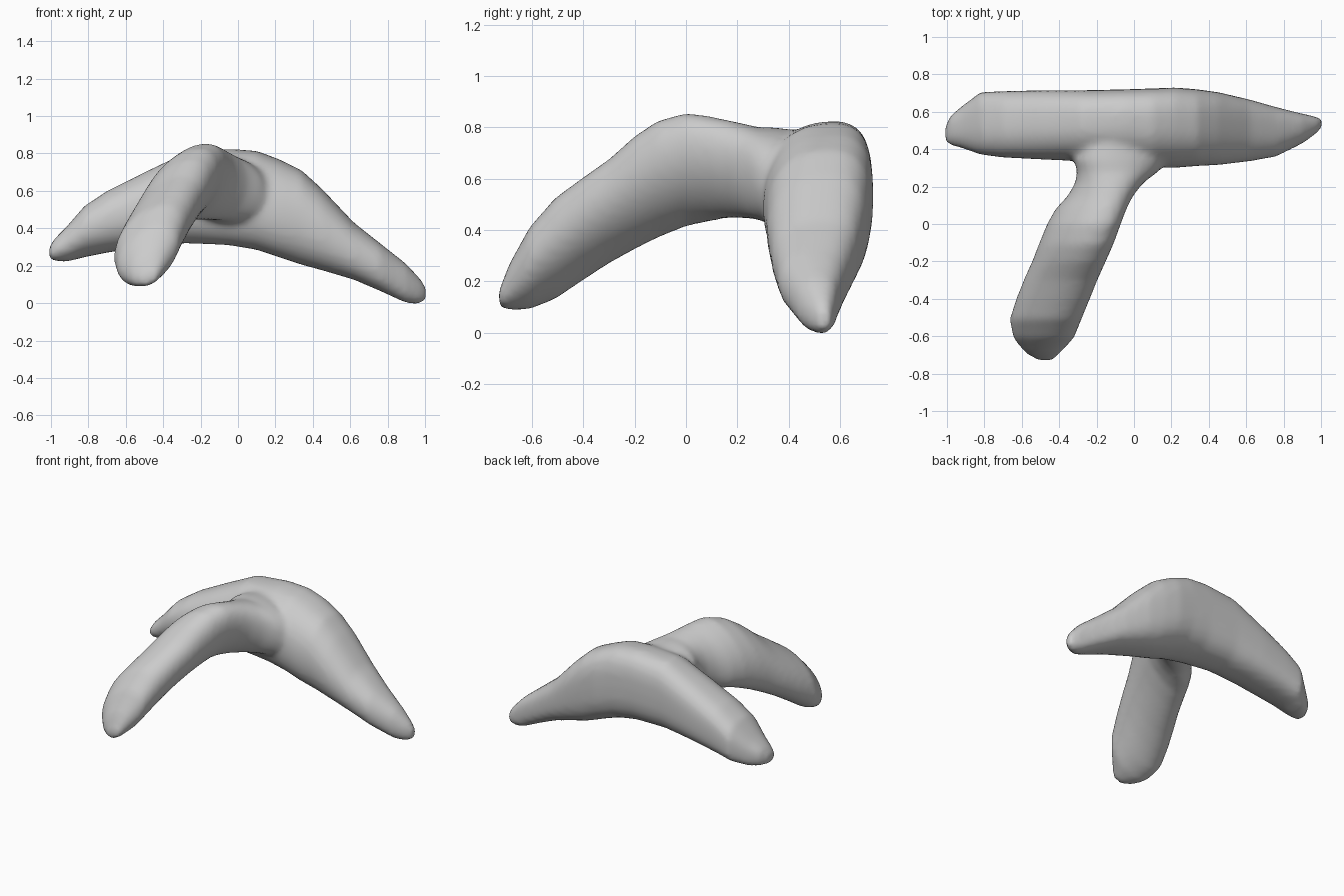
import bpy, bmesh
from math import sin, cos, pi, copysign

if "Cube" in bpy.data.objects:
    bpy.data.objects.remove(bpy.data.objects["Cube"])

SIDES = 32


def section(lo, hi, z0, z1, skew, power, power_hi):
    """Skewed rounded outline that exactly fills the given width and height."""
    pts = []
    for i in range(SIDES):
        t = 2 * pi * i / SIDES
        p = power_hi if cos(t) > 0 else power
        u = copysign(abs(cos(t)) ** p, cos(t))
        v = copysign(abs(sin(t)) ** p, sin(t)) + skew * u
        pts.append((u, v))
    top, low = max(v for _, v in pts), min(v for _, v in pts)
    return [((lo + hi) / 2 + u * (hi - lo) / 2,
             z0 + (v - low) / (top - low) * (z1 - z0)) for u, v in pts]


def loft(bm, stations, place, power, power_hi):
    """Skin a row of outlines and cap both ends."""
    rings = [[bm.verts.new(place(s[0], a, z))
              for a, z in section(*s[1:], power, power_hi)] for s in stations]
    for r, q in zip(rings, rings[1:]):
        for i in range(SIDES):
            j = (i + 1) % SIDES
            bm.faces.new((r[i], r[j], q[j], q[i]))
    bm.faces.new(rings[0][::-1])
    bm.faces.new(rings[-1])


# Arched cross bar, flatter at the back: x, y min, y max, z min, z max, skew
bar = [
    (-1.01, .44, .52, .235, .30, 0),
    (-.98, .42, .58, .225, .345, 0),
    (-.92, .405, .63, .22, .405, -.1),
    (-.82, .37, .705, .245, .52, -.1),
    (-.70, .355, .71, .27, .60, -.05),
    (-.50, .345, .715, .30, .70, 0),
    (-.28, .335, .715, .32, .805, .05),
    (-.05, .315, .72, .31, .825, .1),
    (.10, .30, .725, .285, .815, .1),
    (.22, .30, .73, .245, .77, .1),
    (.34, .31, .72, .205, .71, .05),
    (.45, .315, .705, .175, .61, .05),
    (.62, .335, .665, .125, .43, .05),
    (.76, .36, .625, .065, .32, 0),
    (.90, .43, .59, .0, .21, 0),
    (.97, .48, .575, -.005, .135, 0),
    (1.005, .515, .56, .015, .09, 0),
]

# Front leg: y, x min, x max, z min, z max, skew
leg = [
    (-.73, -.51, -.43, .10, .16, .2),
    (-.69, -.58, -.395, .085, .265, .3),
    (-.61, -.645, -.32, .09, .41, .4),
    (-.51, -.665, -.28, .13, .525, .45),
    (-.40, -.63, -.235, .205, .605, .5),
    (-.30, -.59, -.195, .27, .675, .5),
    (-.20, -.545, -.15, .325, .765, .5),
    (-.11, -.51, -.11, .37, .825, .5),
    (.00, -.465, -.07, .415, .855, .5),
    (.08, -.42, -.04, .43, .845, .45),
    (.15, -.355, -.005, .445, .83, .3),
    (.22, -.315, .05, .445, .815, .1),
    (.28, -.305, .13, .44, .80, -.1),
    (.34, -.32, .18, .42, .80, -.2),
    (.50, -.30, .16, .42, .78, -.2),
]

bm = bmesh.new()
loft(bm, bar, lambda x, y, z: (x, y, z), .92, .68)
loft(bm, leg, lambda y, x, z: (x, y, z), .95, .95)
bmesh.ops.recalc_face_normals(bm, faces=bm.faces)
mesh = bpy.data.meshes.new("three_legged_arch")
bm.to_mesh(mesh)
bm.free()
body = bpy.data.objects.new("three_legged_arch", mesh)
bpy.context.collection.objects.link(body)
bpy.context.view_layer.objects.active = body
body.select_set(True)

# Fuse the leg into the bar and soften the joint
remesh = body.modifiers.new("fuse", 'REMESH')
remesh.mode = 'VOXEL'
remesh.voxel_size = .02
remesh.use_smooth_shade = True
soften = body.modifiers.new("soften", 'SMOOTH')
soften.factor = .5
soften.iterations = 6
